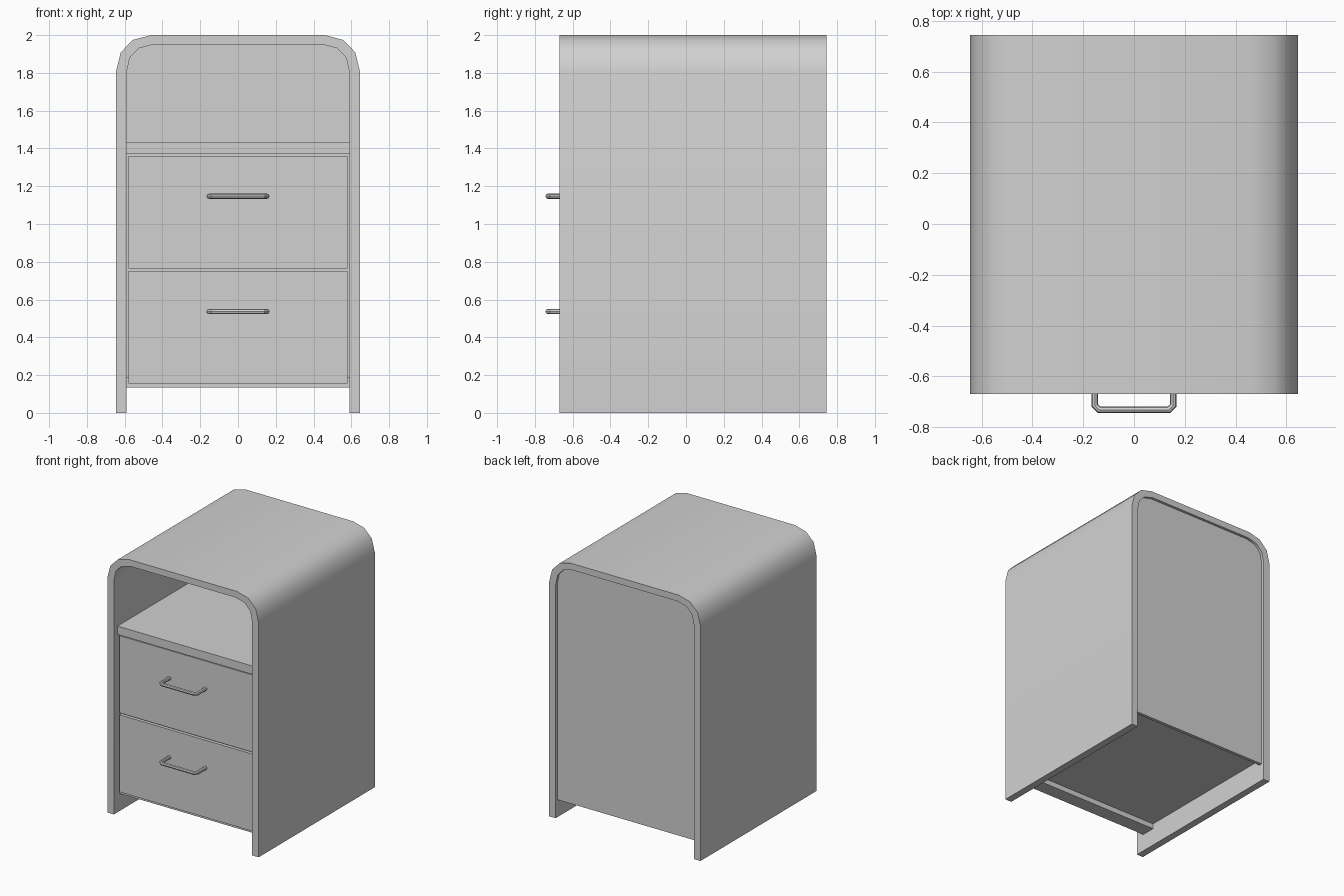
import bpy
import bmesh
from math import radians

cube = bpy.data.objects.get("Cube")
if cube:
    bpy.data.objects.remove(cube, do_unlink=True)

grey = bpy.data.materials.new("light_grey")
grey.use_nodes = True
colour = (0.64, 0.64, 0.64, 1)
grey.diffuse_color = colour
grey.node_tree.nodes["Principled BSDF"].inputs["Base Color"].default_value = colour

FRONT, BACK = -0.67, 0.745      # shell depth
DRAWER_FRONT = -0.615
INNER = 0.59                    # inside half width
BASE = 0.135                    # underside of the cabinet


def add_object(name, bm):
    bmesh.ops.recalc_face_normals(bm, faces=bm.faces)
    mesh = bpy.data.meshes.new(name)
    bm.to_mesh(mesh)
    bm.free()
    mesh.materials.append(grey)
    obj = bpy.data.objects.new(name, mesh)
    bpy.context.collection.objects.link(obj)
    return obj


def smooth(obj, angle):
    bpy.ops.object.select_all(action="DESELECT")
    obj.select_set(True)
    bpy.context.view_layer.objects.active = obj
    bpy.ops.object.shade_smooth_by_angle(angle=radians(angle))


def box(name, half_width, y0, y1, z0, z1):
    bm = bmesh.new()
    bmesh.ops.create_cube(bm, size=1)
    for v in bm.verts:
        v.co.x *= 2 * half_width
        v.co.y = y0 if v.co.y < 0 else y1
        v.co.z = z0 if v.co.z < 0 else z1
    return add_object(name, bm)


def extrude(bm, faces, depth):
    result = bmesh.ops.extrude_face_region(bm, geom=faces)
    verts = [g for g in result["geom"] if isinstance(g, bmesh.types.BMVert)]
    bmesh.ops.translate(bm, verts=verts, vec=(0, depth, 0))


def arch(half):
    """Mirror one side of an arch profile into a full path."""
    return half + [(-x, z) for x, z in reversed(half)]


outer = arch([(0.645, 0), (0.645, 1.81), (0.62, 1.91), (0.555, 1.975), (0.46, 2)])
inner = arch([(INNER, 0), (INNER, 1.80), (0.573, 1.88), (0.525, 1.93), (0.45, 1.95)])

# Bent shell forming both sides and the top
bm = bmesh.new()
rims = [[bm.verts.new((x, FRONT, z)) for x, z in path] for path in (outer, inner)]
faces = []
for i in range(len(outer) - 1):
    a, b = rims
    faces.append(bm.faces.new((a[i], a[i + 1], b[i + 1], b[i])))
extrude(bm, faces, BACK - FRONT)
smooth(add_object("shell", bm), 40)

# Back panel fills the arch, set slightly inside it
bm = bmesh.new()
panel = [bm.verts.new((x, BACK - 0.045, max(z, BASE))) for x, z in inner]
extrude(bm, [bm.faces.new(panel)], 0.025)
add_object("back_panel", bm)

# Horizontal boards and the frame behind the drawers
box("shelf", INNER, DRAWER_FRONT - 0.01, BACK - 0.045, 1.37, 1.435)
box("floor", INNER, -0.58, BACK - 0.045, 0.175, 0.2)
box("front_rail", INNER, -0.6, -0.49, BASE, 0.19)
box("drawer_frame", INNER, -0.59, -0.56, 0.15, 1.38)

# Drawers with bent bar handles
for name, z0 in (("lower", 0.155), ("upper", 0.765)):
    box(name + "_drawer", 0.58, DRAWER_FRONT, -0.57, z0, z0 + 0.595)
    half = [(0.154, DRAWER_FRONT + 0.01), (0.154, -0.715), (0.137, -0.732)]
    curve = bpy.data.curves.new(name + "_handle", "CURVE")
    curve.dimensions = "3D"
    curve.bevel_depth = 0.0135
    curve.bevel_resolution = 2
    curve.use_fill_caps = True
    spline = curve.splines.new("POLY")
    path = arch(half)
    spline.points.add(len(path) - 1)
    for point, (x, y) in zip(spline.points, path):
        point.co = (x, y, z0 + 0.382, 1)
    curve.materials.append(grey)
    handle = bpy.data.objects.new(name + "_handle", curve)
    bpy.context.collection.objects.link(handle)
    bpy.ops.object.select_all(action="DESELECT")
    handle.select_set(True)
    bpy.context.view_layer.objects.active = handle
    bpy.ops.object.convert(target="MESH")
    smooth(handle, 40)
